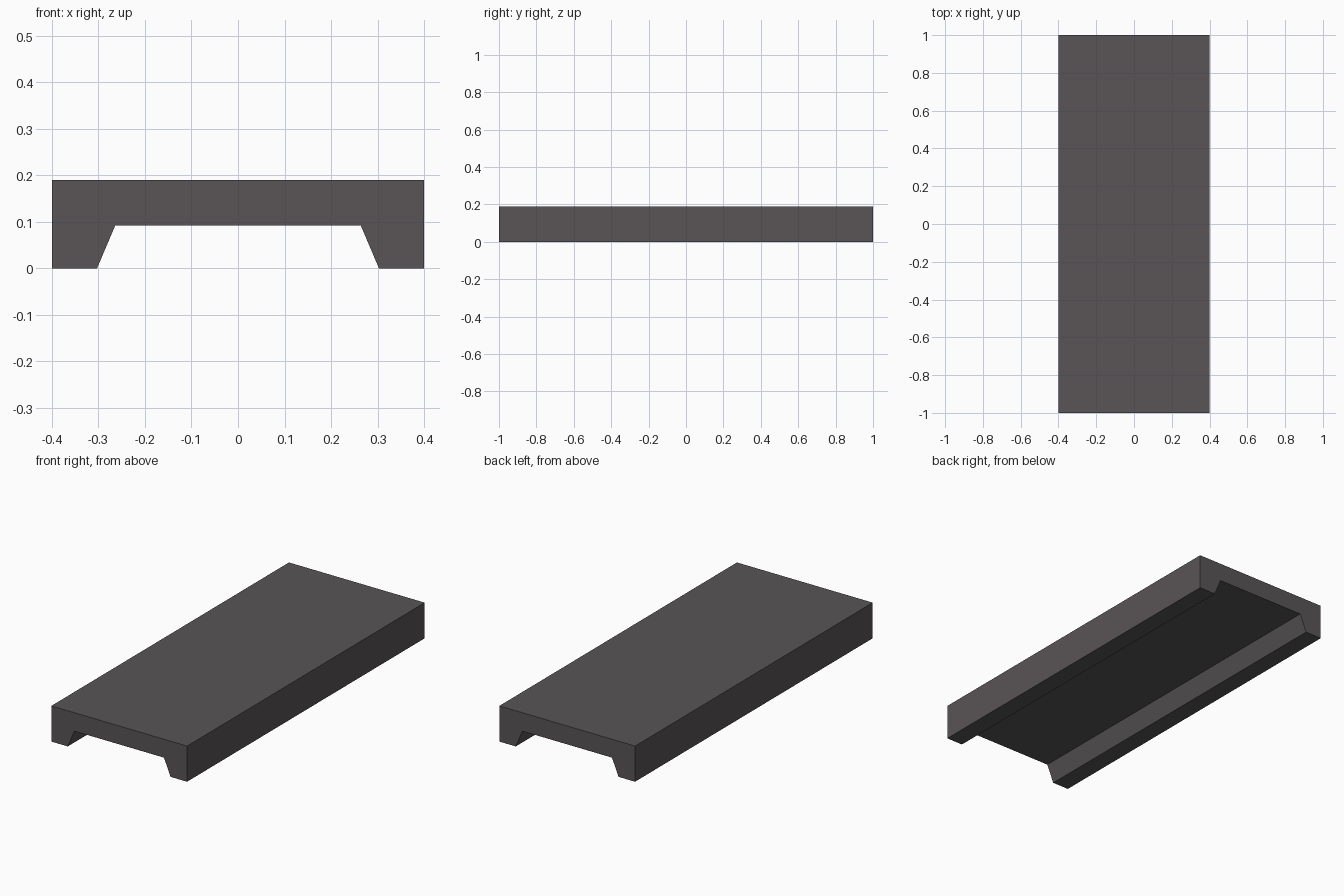
import bpy, bmesh

if "Cube" in bpy.data.objects:
    bpy.data.objects.remove(bpy.data.objects["Cube"])

# Dark grey material
mat = bpy.data.materials.new("dark_grey")
mat.diffuse_color = (0.1, 0.09, 0.095, 1)
mat.use_nodes = True
mat.node_tree.nodes["Principled BSDF"].inputs["Base Color"].default_value = mat.diffuse_color

# Channel-shaped cross-section: right half, mirrored for the left
half = [(0.264, 0.092), (0.303, 0.0), (0.4, 0.0), (0.4, 0.19)]
profile = half + [(-x, z) for x, z in reversed(half)]

# Slab with two side rails, extruded along y
bm = bmesh.new()
front = bm.faces.new([bm.verts.new((x, -1, z)) for x, z in profile])
ext = bmesh.ops.extrude_face_region(bm, geom=[front], use_keep_orig=True)
verts = [v for v in ext["geom"] if isinstance(v, bmesh.types.BMVert)]
bmesh.ops.translate(bm, verts=verts, vec=(0, 2, 0))
bmesh.ops.recalc_face_normals(bm, faces=bm.faces)
mesh = bpy.data.meshes.new("channel_slab")
bm.to_mesh(mesh)
bm.free()
mesh.materials.append(mat)
slab = bpy.data.objects.new("channel_slab", mesh)
bpy.context.collection.objects.link(slab)
